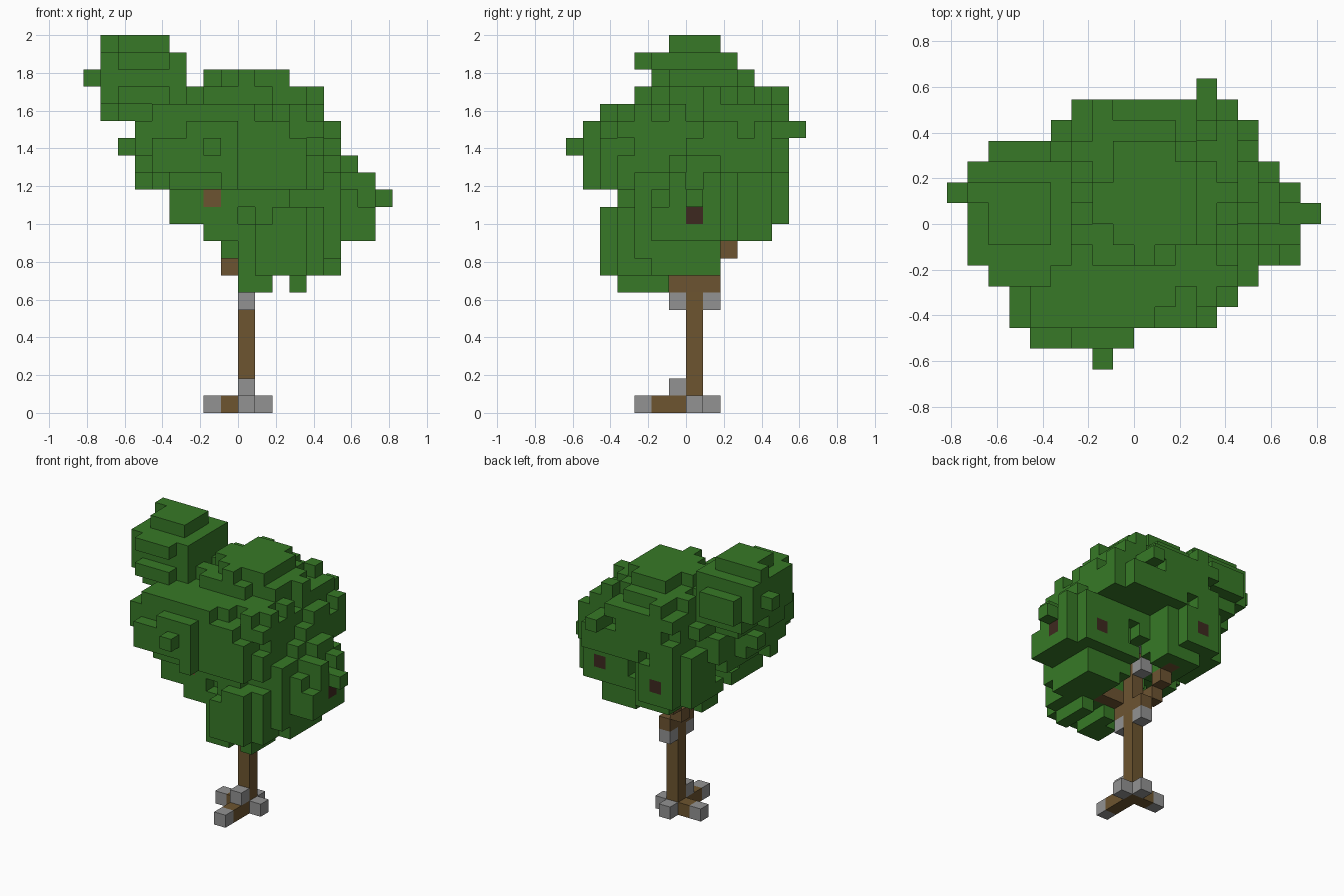
import bpy
import bmesh
import random
from mathutils import Vector

random.seed(4)
if "Cube" in bpy.data.objects:
    bpy.data.objects.remove(bpy.data.objects["Cube"], do_unlink=True)

UNIT = 1 / 11  # edge length of one block


def material(name, rgb):
    m = bpy.data.materials.new(name)
    m.use_nodes = True
    m.diffuse_color = (*rgb, 1)
    m.node_tree.nodes["Principled BSDF"].inputs["Base Color"].default_value = (*rgb, 1)
    return m


leaf = material("leaf green", (0.038, 0.191, 0.020))
stone = material("root grey", (0.290, 0.290, 0.290))
bark = material("trunk brown", (0.153, 0.090, 0.029))
wood = material("branch brown", (0.152, 0.088, 0.031))
knot = material("dark knot", (0.048, 0.022, 0.014))

# Canopy outline: layer -> x start, x end, y start, y end
LAYERS = {
    21: (-8, -4, -1, 2), 20: (-8, -3, -3, 3), 19: (-9, 3, -2, 4),
    18: (-8, 5, -3, 6), 17: (-8, 5, -5, 6), 16: (-6, 6, -6, 7),
    15: (-7, 6, -7, 6), 14: (-6, 7, -6, 6), 13: (-6, 8, -6, 6),
    12: (-4, 9, -4, 6), 11: (-4, 8, -5, 6), 10: (-2, 8, -5, 5),
    9: (-1, 6, -5, 2), 8: (0, 6, -5, 2), 7: (0, 4, -4, -1),
}
# Canopy outline in plan: y row -> x start, x end
PLAN = {
    6: (3, 4), 5: (-3, 5), 4: (-4, 6), 3: (-7, 6), 2: (-8, 7), 1: (-9, 8), 0: (-8, 9),
    -1: (-8, 8), -2: (-8, 8), -3: (-7, 6), -4: (-6, 5), -5: (-6, 4), -6: (-5, 0), -7: (-2, -1),
}
# Leaf clumps: x start, x end, y start, y end, z start, z end
CLUMPS = [
    (-8, -3, -3, 4, 17, 22),   # high left tuft
    (-6, 2, -6, 3, 13, 18),    # front left
    (-1, 5, -5, 3, 12, 18),    # front middle
    (-4, 5, -3, 6, 13, 19),    # back
    (1, 6, 0, 6, 13, 17),      # back right
    (-2, 3, -2, 4, 17, 20),    # crown cap
    (2, 8, -3, 3, 8, 14),      # right
    (3, 7, -2, 3, 11, 15),     # right shoulder
    (0, 5, -5, 0, 7, 12),      # low front
    (-4, 1, 1, 6, 10, 15),     # low back
    (-4, 1, -4, 0, 10, 14),    # low left
    (-3, 4, -3, 3, 12, 18),    # core
]


def allowed(x, y, z):
    if z not in LAYERS or y not in PLAN:
        return False
    # Open notch below the back right clump
    if x >= 1 and y >= 3 and z <= 13:
        return False
    x0, x1, y0, y1 = LAYERS[z]
    return x0 <= x < x1 and y0 <= y < y1 and PLAN[y][0] <= x < PLAN[y][1]


def clump_cells(b):
    # Rounded box of cells with a ragged surface
    cells = set()
    for x in range(b[0], b[1]):
        for y in range(b[2], b[3]):
            for z in range(b[4], b[5]):
                f = 0
                for c, lo, hi in ((x, b[0], b[1]), (y, b[2], b[3]), (z, b[4], b[5])):
                    f += abs((2 * c + 1 - lo - hi) / (hi - lo)) ** 3
                if f < random.uniform(0.75, 1.35) and allowed(x, y, z):
                    cells.add((x, y, z))
    return cells


def stretch(cells, fixed, value, axis, target):
    # Grow one twig of leaves from a row out to its outline
    row = sorted(c for c in cells if c[fixed] == value)
    if not row:
        return
    mean = [sum(c[i] for c in row) / len(row) for i in range(3)]
    row.sort(key=lambda c: (abs(c[axis] - target), sum(abs(c[i] - mean[i]) for i in range(3))))
    for c in row:
        path = []
        for t in range(min(c[axis], target), max(c[axis], target) + 1):
            p = list(c)
            p[axis] = t
            path.append(tuple(p))
        if all(allowed(*p) for p in path):
            cells.update(path)
            return


def line(a, b):
    # Stepped run of cells between two cells
    a, b = Vector(a), Vector(b)
    n = int(max(abs(v) for v in b - a))
    return {tuple(round(v) for v in a.lerp(b, i / n)) for i in range(n + 1)}


# Trunk, roots and branches as block cells
trunk = {(0, 0, z) for z in range(7)}
root_arms = {(-1, 0, 0), (0, -1, 0), (0, -2, 0)}
root_tips = {(-2, 0, 0), (1, 0, 0), (0, 1, 0), (0, -3, 0), (0, -1, 1)}
collar = {(0, -1, 6), (0, 1, 6)}
joints = {(0, 1, 10), (0, 1, 12)}
ends = {(7, 0, 11), (5, 2, 11), (-2, 5, 12)}
branches = {(0, -1, 7), (0, 0, 7), (0, 1, 7), (-1, 1, 8), (-1, 2, 9)}
branches |= line((-1, 2, 9), (-2, 4, 12)) | line((0, 0, 7), (0, 0, 12))
branches |= line((0, -1, 7), (6, 0, 11)) | line((0, -1, 7), (0, -2, 10))
branches |= line((0, -2, 10), (-2, -4, 12))
branches -= ends

# Leaves
leaves = set()
for clump in CLUMPS:
    leaves |= clump_cells(clump)
for z, (x0, x1, y0, y1) in LAYERS.items():
    for axis, target in ((0, x0), (0, x1 - 1), (1, y0), (1, y1 - 1)):
        stretch(leaves, 2, z, axis, target)
for y, (x0, x1) in PLAN.items():
    for target in (x0, x1 - 1):
        stretch(leaves, 1, y, 0, target)

# Keep branch ends open to the air
leaves -= {(8, 0, 11)} | {(2, y, 7) for y in range(-5, 0)}
timber = trunk | root_arms | root_tips | collar | joints | ends | branches
leaves -= timber
solid = leaves | timber

SIDES = [Vector(d) for d in ((1, 0, 0), (-1, 0, 0), (0, 1, 0), (0, -1, 0), (0, 0, 1), (0, 0, -1))]


def build(name, cells, mat):
    # Skin the exposed sides of a set of cells
    bm = bmesh.new()
    for cell in sorted(cells):
        for n in SIDES:
            if tuple(int(c + d) for c, d in zip(cell, n)) in solid:
                continue
            u = Vector((n.y, n.z, n.x))
            v = n.cross(u)
            mid = Vector(cell) + Vector((0.5, 0.5, 0.5)) + n / 2
            corners = (mid - u / 2 - v / 2, mid + u / 2 - v / 2,
                       mid + u / 2 + v / 2, mid - u / 2 + v / 2)
            bm.faces.new([bm.verts.new(p * UNIT) for p in corners])
    bmesh.ops.remove_doubles(bm, verts=bm.verts[:], dist=0.001)
    mesh = bpy.data.meshes.new(name)
    bm.to_mesh(mesh)
    bm.free()
    mesh.materials.append(mat)
    bpy.context.collection.objects.link(bpy.data.objects.new(name, mesh))


build("trunk", trunk, bark)
build("root_arms", root_arms, bark)
build("root_tips", root_tips, stone)
build("trunk_collar", collar, stone)
build("branch_joints", joints, stone)
build("branches", branches, wood)
build("branch_ends", ends, knot)
build("leaf_canopy", leaves, leaf)
